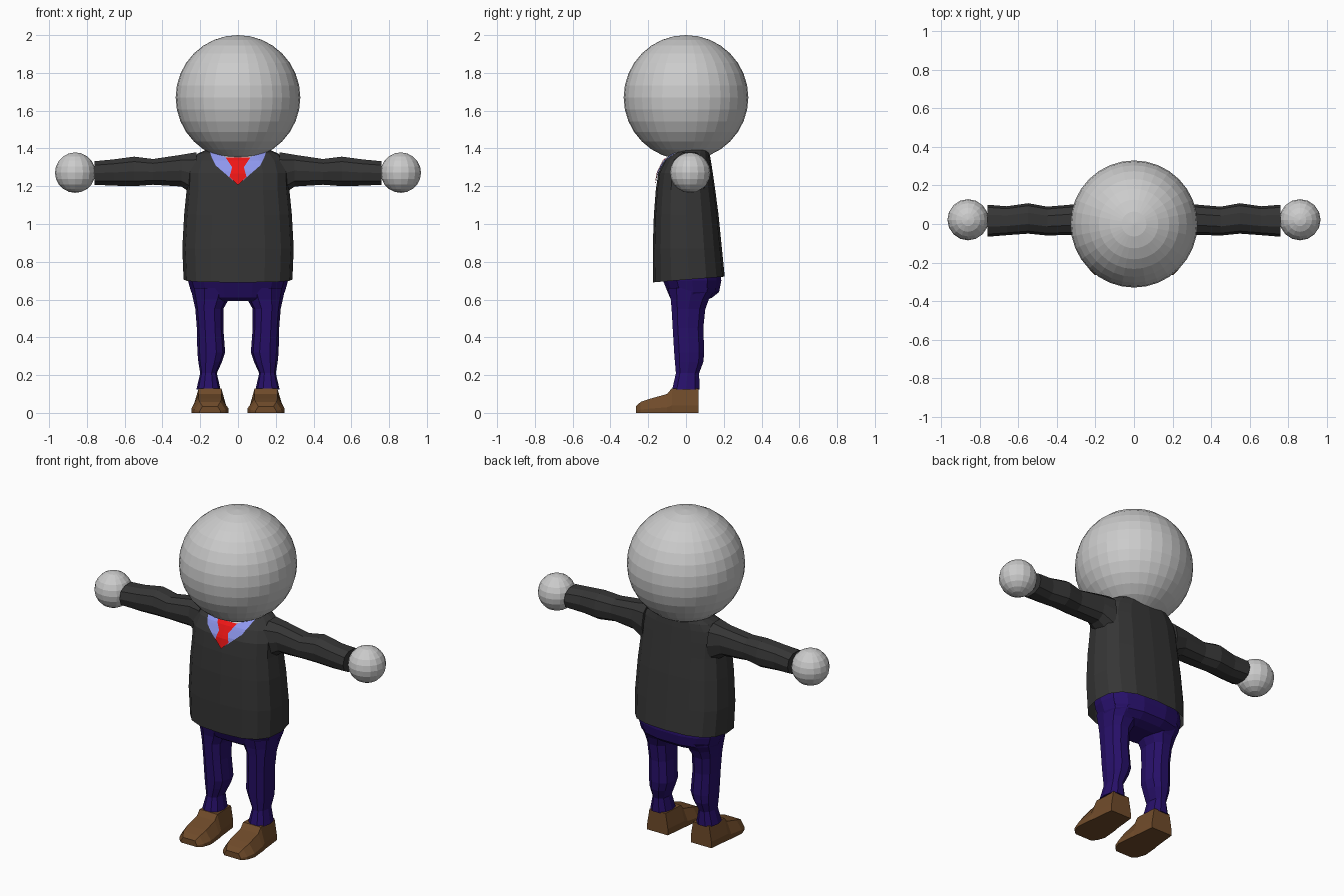
import bpy, bmesh, math
from mathutils import Vector
from mathutils.bvhtree import BVHTree

if "Cube" in bpy.data.objects:
    bpy.data.objects.remove(bpy.data.objects["Cube"])


def material(name, rgb):
    m = bpy.data.materials.new(name)
    m.diffuse_color = (*rgb, 1)
    m.use_nodes = True
    m.node_tree.nodes["Principled BSDF"].inputs["Base Color"].default_value = m.diffuse_color
    return m


BLACK = material("jacket black", (0.036, 0.036, 0.036))
NAVY = material("trouser navy", (0.02, 0.005, 0.14))
BROWN = material("shoe brown", (0.16, 0.07, 0.023))
RED = material("tie red", (0.85, 0.008, 0.008))
BLUE = material("shirt blue", (0.27, 0.31, 0.85))
WHITE = material("collar white", (0.85, 0.85, 0.85))


def finish(name, bm, mat=None, mirror=False):
    me = bpy.data.meshes.new(name)
    bm.to_mesh(me)
    ob = bpy.data.objects.new(name, me)
    bpy.context.collection.objects.link(ob)
    if mat:
        me.materials.append(mat)
    if mirror:
        ob.modifiers.new("mirror", 'MIRROR')
    return ob


def oval(n, a0, a1, b0, b1, p=1.0):
    """Rounded outline filling the box a0..a1 by b0..b1; p < 1 is boxier."""
    pts = []
    for i in range(n):
        t = math.tau * i / n
        c, s = math.cos(t), math.sin(t)
        c, s = (math.copysign(abs(v) ** p, v) if abs(v) > 1e-6 else 0 for v in (c, s))
        pts.append(((a0 + a1) / 2 + c * (a1 - a0) / 2, (b0 + b1) / 2 + s * (b1 - b0) / 2))
    return pts


def loft(rings, cap_start=True, cap_end=True):
    bm = bmesh.new()
    vs = [[bm.verts.new(p) for p in r] for r in rings]
    n = len(vs[0])
    for a, b in zip(vs, vs[1:]):
        for i in range(n):
            j = (i + 1) % n
            bm.faces.new((a[i], a[j], b[j], b[i]))
    if cap_start:
        bm.faces.new(vs[0])
    if cap_end:
        bm.faces.new(vs[-1])
    bmesh.ops.recalc_face_normals(bm, faces=bm.faces)
    return bm


def ball(name, loc, r, seg, rings, mirror=False):
    bm = bmesh.new()
    bmesh.ops.create_uvsphere(bm, u_segments=seg, v_segments=rings, radius=r)
    bmesh.ops.translate(bm, verts=bm.verts, vec=loc)
    return finish(name, bm, None, mirror)


# Head and hands
ball("head", (0, 0, 1.67), 0.33, 32, 16)
ball("hand", (0.862, 0.022, 1.272), 0.107, 16, 10, True)

# Jacket body: z, half width, front y, back y (hem dips at the front)
body = [(0.705, 0.288, -0.175, 0.205), (0.87, 0.295, -0.176, 0.19),
        (1.05, 0.285, -0.17, 0.172), (1.18, 0.272, -0.16, 0.155),
        (1.27, 0.27, -0.147, 0.142), (1.335, 0.25, -0.115, 0.132),
        (1.372, 0.215, -0.075, 0.125), (1.397, 0.16, -0.03, 0.118)]
rings = []
for k, (z, w, f, b) in enumerate(body):
    tilt = 0.08 if k == 0 else 0
    rings.append([(x, y, z + tilt * y) for x, y in oval(16, -w, w, f, b, 0.75)])
jacket = loft(rings, cap_start=False)
tree = BVHTree.FromBMesh(jacket)
finish("jacket_body", jacket, BLACK)

# Sleeves: x, bottom z, top z, front y, back y
sleeve = [(0.22, 1.14, 1.385, -0.08, 0.115), (0.30, 1.195, 1.37, -0.055, 0.103),
          (0.45, 1.205, 1.347, -0.06, 0.09), (0.55, 1.197, 1.36, -0.05, 0.108),
          (0.66, 1.2, 1.345, -0.058, 0.092), (0.76, 1.205, 1.335, -0.066, 0.1)]
finish("sleeve", loft([[(x, y, z) for y, z in oval(10, f, b, lo, hi, 0.85)]
                       for x, lo, hi, f, b in sleeve]), BLACK, True)


def panel(name, rows, lift, mat, mirror=False):
    """Patch laid on the jacket front. rows: z, left x, right x."""
    fine = []
    for a, b in zip(rows, rows[1:]):
        fine += [[u + (v - u) * k / 3 for u, v in zip(a, b)] for k in range(3)]
    fine.append(rows[-1])
    bm = bmesh.new()
    grid = []
    for z, x0, x1 in fine:
        line = []
        for k in range(7):
            x = x0 + (x1 - x0) * k / 6
            hit = tree.ray_cast(Vector((x, -1, z)), Vector((0, 1, 0)))[0]
            line.append(bm.verts.new((x, (hit.y if hit else -0.03) - lift, z)))
        grid.append(line)
    for a, b in zip(grid, grid[1:]):
        for k in range(6):
            bm.faces.new((a[k], a[k + 1], b[k + 1], b[k]))
    finish(name, bm, mat, mirror)


# Shirt, collar and tie in the jacket's neck opening
panel("collar_band", [(1.33, -0.11, 0.11), (1.36, -0.135, 0.135), (1.385, -0.145, 0.145)],
      0.003, WHITE)
panel("shirt_collar", [(1.21, 0, 0.003), (1.31, 0, 0.118), (1.35, 0.055, 0.138),
                       (1.385, 0.14, 0.15)], 0.006, BLUE, True)
panel("tie", [(1.208, -0.002, 0.002), (1.25, -0.045, 0.045), (1.30, -0.031, 0.031),
              (1.353, -0.066, 0.066)], 0.009, RED)

# Trouser seat: z, half width, front y, back y
seat = [(0.76, 0.265, -0.13, 0.185), (0.70, 0.265, -0.125, 0.19), (0.64, 0.248, -0.1, 0.178),
        (0.61, 0.232, -0.087, 0.14), (0.592, 0.2, -0.06, 0.09)]
finish("trouser_seat", loft([[(x, y, z) for x, y in oval(14, -w, w, f, b, 0.8)]
                             for z, w, f, b in seat]), NAVY)

# Trouser legs: z, inner x, outer x, front y, back y
leg = [(0.66, 0.02, 0.25, -0.1, 0.165), (0.60, 0.05, 0.237, -0.085, 0.125),
       (0.55, 0.078, 0.226, -0.08, 0.106), (0.45, 0.078, 0.218, -0.074, 0.095),
       (0.32, 0.068, 0.215, -0.066, 0.1), (0.27, 0.085, 0.21, -0.062, 0.095),
       (0.21, 0.112, 0.2, -0.056, 0.072), (0.125, 0.093, 0.22, -0.076, 0.075)]
finish("trouser_leg", loft([[(x, y, z) for x, y in oval(10, i, o, f, b, 0.85)]
                            for z, i, o, f, b in leg]), NAVY, True)

# Shoes, heel to toe: y, half width at sole, half width on top, height
shoe = [(0.065, 0.07, 0.055, 0.13), (-0.075, 0.085, 0.06, 0.13), (-0.1, 0.09, 0.06, 0.1),
        (-0.19, 0.098, 0.062, 0.075), (-0.24, 0.082, 0.055, 0.058), (-0.265, 0.055, 0.04, 0.035)]
finish("shoe", loft([[(0.148 + x, y, z) for x, z in
                      ((-w, 0), (-w, 0.3 * h), (-t, h), (t, h), (w, 0.3 * h), (w, 0))]
                     for y, w, t, h in shoe]), BROWN, True)
